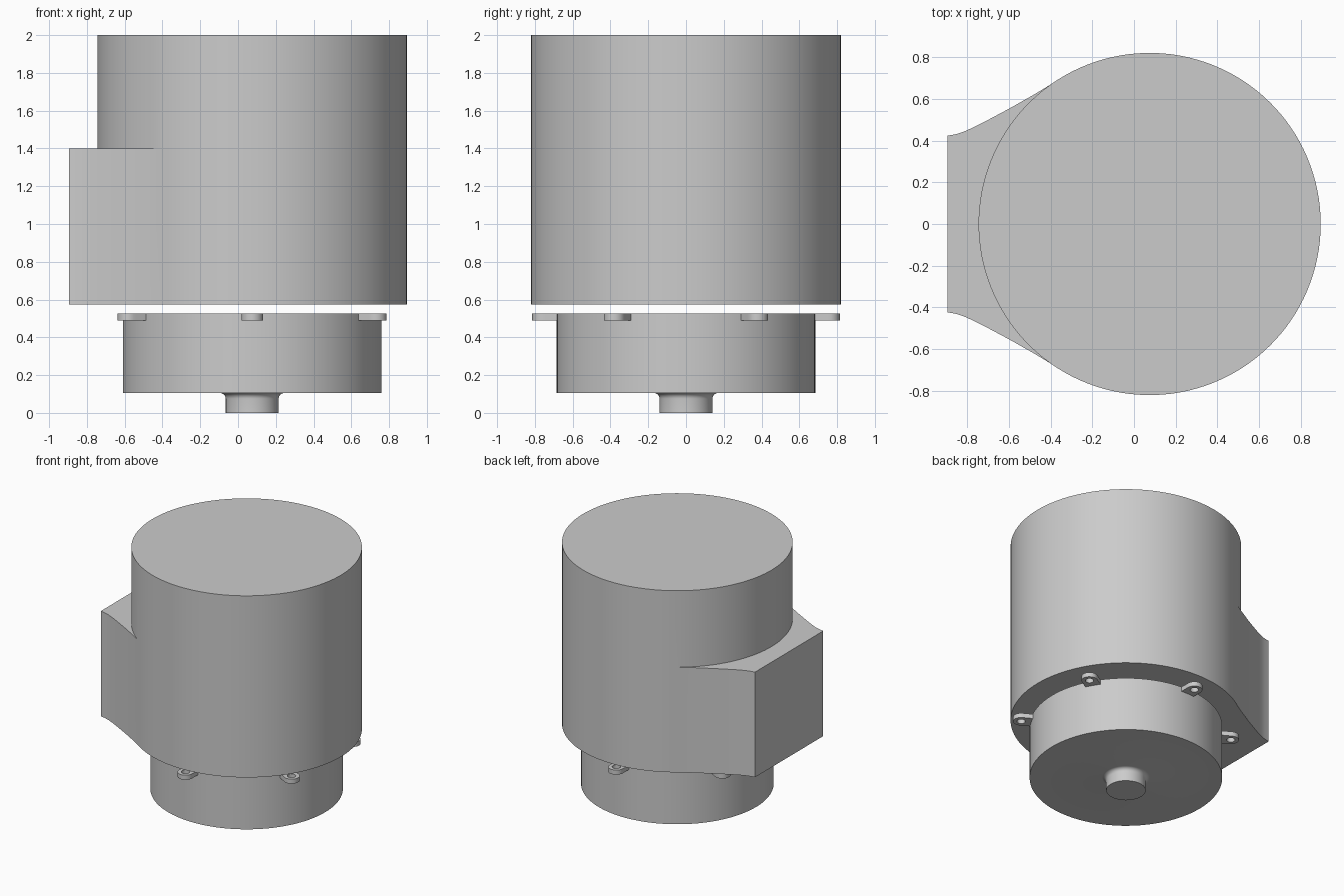
import bpy, bmesh
from math import sin, cos, pi, radians, acos

cube = bpy.data.objects.get("Cube")
if cube:
    bpy.data.objects.remove(cube, do_unlink=True)

AXIS_X = 0.075      # the round parts share this axis
BODY_R = 0.82
BOTTOM, LEDGE, TOP = 0.575, 1.4, 2.0

grey = bpy.data.materials.new("plain_grey")
grey.use_nodes = True
grey.diffuse_color = (0.6, 0.6, 0.6, 1)
grey.node_tree.nodes["Principled BSDF"].inputs["Base Color"].default_value = (0.6, 0.6, 0.6, 1)


def finish(name, bm, angle=30):
    """Weld, fix normals, and turn a bmesh into a smooth object on the axis."""
    bmesh.ops.remove_doubles(bm, verts=bm.verts, dist=0.0001)
    bmesh.ops.recalc_face_normals(bm, faces=bm.faces)
    mesh = bpy.data.meshes.new(name)
    bm.to_mesh(mesh)
    bm.free()
    mesh.materials.append(grey)
    obj = bpy.data.objects.new(name, mesh)
    obj.location.x = AXIS_X
    bpy.context.collection.objects.link(obj)
    bpy.ops.object.select_all(action='DESELECT')
    obj.select_set(True)
    bpy.context.view_layer.objects.active = obj
    bpy.ops.object.shade_smooth_by_angle(angle=radians(angle))
    return obj


def face(bm, points):
    bm.faces.new([bm.verts.new(p) for p in points])


def wall(bm, path, z0, z1):
    for (ax, ay), (bx, by) in zip(path, path[1:]):
        face(bm, [(ax, ay, z0), (bx, by, z0), (bx, by, z1), (ax, ay, z1)])


def cap(bm, outline, z):
    face(bm, [(x, y, z) for x, y in outline])


def arc(start, end, steps):
    return [(BODY_R * cos(start + (end - start) * i / steps),
             BODY_R * sin(start + (end - start) * i / steps)) for i in range(steps + 1)]


def lathe(name, profile, steps=96):
    bm = bmesh.new()
    rings = []
    for r, z in profile:
        rings.append([bm.verts.new((r * cos(2 * pi * i / steps), r * sin(2 * pi * i / steps), z))
                      for i in range(steps)])
    for a, b in zip(rings, rings[1:]):
        for i in range(steps):
            j = (i + 1) % steps
            bm.faces.new((a[i], a[j], b[j], b[i]))
    bm.faces.new(rings[0])
    bm.faces.new(rings[-1])
    return finish(name, bm)


# Main body: tall cylinder blending into a flared side housing
tangent = acos(-0.475 / BODY_R)
outer = arc(-tangent, tangent, 88)
inner = arc(tangent, 2 * pi - tangent, 40)
flare = [(-0.555, 0.62), (-0.675, 0.552), (-0.78, 0.496), (-0.845, 0.463),
         (-0.89, 0.443), (-0.93, 0.43), (-0.97, 0.423)]
side = [outer[-1]] + flare + [(x, -y) for x, y in reversed(flare)] + [outer[0]]
bm = bmesh.new()
wall(bm, outer, BOTTOM, LEDGE)
wall(bm, outer, LEDGE, TOP)
wall(bm, inner, LEDGE, TOP)
wall(bm, side, BOTTOM, LEDGE)
cap(bm, outer + side[1:-1], BOTTOM)
cap(bm, side + inner[-2:0:-1], LEDGE)
cap(bm, outer + inner[1:-1], TOP)
finish("main_body", bm)

# Lower drum with a filleted output shaft
fillet = [(0.17 - 0.03 * cos(a), 0.075 + 0.03 * sin(a)) for a in [i * pi / 12 for i in range(7)]]
lathe("drum_and_shaft", [(0.14, 0)] + fillet + [(0.685, 0.105), (0.685, 0.527)])

# Six mounting lugs with through holes around the drum rim
LUG_R, HOLE_R, REACH, SIDES = 0.057, 0.03, 0.757, 32


def lug_outline():
    points = []
    for i in range(SIDES):
        c, s = cos(2 * pi * i / SIDES), sin(2 * pi * i / SIDES)
        k = LUG_R if c >= 0 else min(LUG_R / max(abs(s), 0.001), 0.09 / abs(c))
        points.append((REACH + k * c, k * s))
    return points


hole = [(REACH + HOLE_R * cos(2 * pi * i / SIDES), HOLE_R * sin(2 * pi * i / SIDES))
        for i in range(SIDES)]
for n in range(6):
    bm = bmesh.new()
    rim = lug_outline()
    wall(bm, rim + rim[:1], 0.49, 0.526)
    wall(bm, hole + hole[:1], 0.49, 0.526)
    for z in (0.49, 0.526):
        for i in range(SIDES):
            j = (i + 1) % SIDES
            cap(bm, [rim[i], rim[j], hole[j], hole[i]], z)
    lug = finish(f"mounting_lug_{n + 1}", bm)
    lug.rotation_euler.z = radians(30 + 60 * n)
